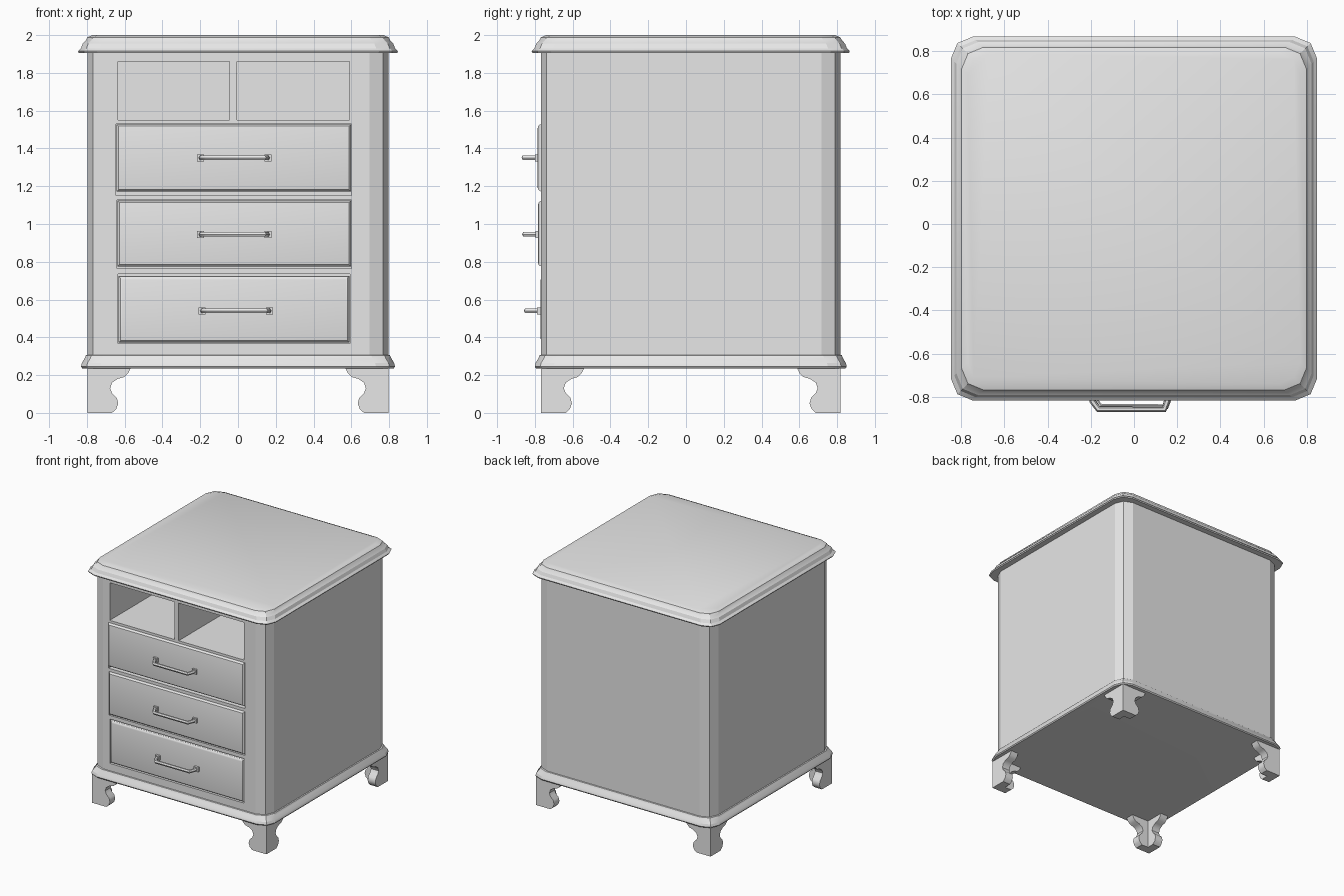
import bpy, bmesh, math

if "Cube" in bpy.data.objects:
    bpy.data.objects.remove(bpy.data.objects["Cube"])

YC = 0.025  # centre of the cabinet in depth (handles stick out in front)

grey = bpy.data.materials.new("plain grey")
grey.diffuse_color = (0.8, 0.8, 0.8, 1)
grey.use_nodes = True
grey.node_tree.nodes["Principled BSDF"].inputs["Base Color"].default_value = grey.diffuse_color


def make(name, bm):
    bmesh.ops.recalc_face_normals(bm, faces=bm.faces[:])
    me = bpy.data.meshes.new(name)
    bm.to_mesh(me)
    bm.free()
    ob = bpy.data.objects.new(name, me)
    bpy.context.collection.objects.link(ob)
    me.materials.append(grey)
    return ob


def activate(ob):
    bpy.ops.object.select_all(action='DESELECT')
    ob.select_set(True)
    bpy.context.view_layer.objects.active = ob


def smooth(ob, angle=30):
    activate(ob)
    bpy.ops.object.shade_smooth_by_angle(angle=math.radians(angle))


def outline(h, r, seg=2):
    """Square plan of half width h with faceted round corners."""
    pts = []
    for k, (sx, sy) in enumerate([(1, 1), (-1, 1), (-1, -1), (1, -1)]):
        for i in range(seg + 1):
            a = math.pi / 2 * (k + i / seg)
            pts.append((sx * (h - r) + r * math.cos(a),
                        YC + sy * (h - 0.005 - r) + r * math.sin(a)))
    return pts


def stack(name, profile, r):
    """Loft the plan through (half width, height) pairs."""
    bm = bmesh.new()
    rings = [[bm.verts.new((x, y, z)) for x, y in outline(h, r)] for h, z in profile]
    for a, b in zip(rings, rings[1:]):
        n = len(a)
        for i in range(n):
            bm.faces.new((a[i], a[(i + 1) % n], b[(i + 1) % n], b[i]))
    bm.faces.new(rings[0])
    bm.faces.new(rings[-1])
    return make(name, bm)


def add_box(bm, x0, x1, y0, y1, z0, z1):
    vs = bmesh.ops.create_cube(bm, size=1)["verts"]
    for v in vs:
        v.co = (x1 if v.co.x > 0 else x0, y1 if v.co.y > 0 else y0, z1 if v.co.z > 0 else z0)
    return vs


# cabinet body, with open cubbies and drawer recesses cut out
body = stack("cabinet_body", [(0.797, 0.27), (0.797, 1.93)], 0.10)
bm = bmesh.new()
add_box(bm, -0.635, -0.045, -1, 0.65, 1.55, 1.86)
add_box(bm, -0.005, 0.59, -1, 0.65, 1.55, 1.86)
for x0, x1, z0, z1 in [(-0.645, 0.60, 1.152, 1.53), (-0.64, 0.60, 0.765, 1.127),
                       (-0.635, 0.592, 0.368, 0.735)]:
    add_box(bm, x0, x1, -1, -0.70, z0, z1)
cutter = make("opening_cutter", bm)
cutter.hide_render = True
mod = body.modifiers.new("openings", 'BOOLEAN')
mod.object = cutter
mod.solver = 'EXACT'
activate(body)
bpy.ops.object.modifier_apply(modifier=mod.name)
bpy.data.objects.remove(cutter)
smooth(body, 20)

# moulded top and base
smooth(stack("top_board", [(0.80, 1.905), (0.843, 1.906), (0.847, 1.915), (0.832, 1.93),
                           (0.822, 1.955), (0.806, 1.972), (0.798, 1.988), (0.77, 2.0)], 0.10), 20)
smooth(stack("base_moulding", [(0.80, 0.235), (0.825, 0.236), (0.831, 0.245), (0.826, 0.265),
                               (0.812, 0.288), (0.805, 0.305), (0.79, 0.31)], 0.10), 20)

# drawer fronts: x range, front y, z range
drawers = [("upper", -0.643, 0.598, -0.785, 1.172, 1.528),
           ("middle", -0.638, 0.598, -0.783, 0.775, 1.124),
           ("lower", -0.633, 0.59, -0.769, 0.372, 0.725)]
for label, x0, x1, y, z0, z1 in drawers:
    bm = bmesh.new()
    add_box(bm, x0, x1, y, -0.68, z0, z1)
    edges = [e for e in bm.edges if all(v.co.y < -0.75 for v in e.verts)]
    bmesh.ops.bevel(bm, geom=edges, offset=0.02, segments=3, profile=0.5, affect='EDGES')
    smooth(make(label + "_drawer_front", bm))

# bar handles with square foot plates
path = [(-0.198, -0.76), (-0.193, -0.82), (-0.165, -0.858), (0.14, -0.858),
        (0.153, -0.82), (0.158, -0.76)]
for label, z, dx, dy in [("upper", 1.35, 0, 0), ("middle", 0.945, 0, 0.003), ("lower", 0.54, 0.008, 0.012)]:
    cu = bpy.data.curves.new(label + "_handle", 'CURVE')
    cu.dimensions = '3D'
    cu.bevel_depth = 0.014
    cu.bevel_resolution = 1
    cu.use_fill_caps = True
    sp = cu.splines.new('POLY')
    sp.points.add(len(path) - 1)
    for p, (x, y) in zip(sp.points, path):
        p.co = (x + dx, y + dy, z, 1)
    cu.materials.append(grey)
    ob = bpy.data.objects.new(label + "_handle", cu)
    bpy.context.collection.objects.link(ob)
    activate(ob)
    bpy.ops.object.convert(target='MESH')
    smooth(ob, 50)
    bm = bmesh.new()
    for x in (-0.198, 0.158):
        add_box(bm, x + dx - 0.019, x + dx + 0.019, -0.80 + dy, -0.75, z - 0.019, z + 0.019)
    make(label + "_handle_plates", bm)

# bracket feet: two scrolled panels meeting at each corner
scroll = [(0.0, 0.0), (0.13, 0.0), (0.152, 0.02), (0.163, 0.05), (0.155, 0.08), (0.13, 0.105),
          (0.12, 0.13), (0.13, 0.16), (0.16, 0.18), (0.195, 0.19), (0.215, 0.21),
          (0.23, 0.24), (0.0, 0.24)]
for sx, xn in ((-1, "left"), (1, "right")):
    for sy, yn in ((-1, "front"), (1, "back")):
        bm = bmesh.new()
        for swap in (False, True):
            sides = []
            for t in (0.0, 0.07):
                ring = []
                for u, z in scroll:
                    a, b = (t, u) if swap else (u, t)
                    ring.append(bm.verts.new((sx * (0.797 - a), YC + sy * (0.792 - b), z)))
                sides.append(ring)
            n = len(scroll)
            for i in range(n):
                j = (i + 1) % n
                bm.faces.new((sides[0][i], sides[0][j], sides[1][j], sides[1][i]))
            bm.faces.new(sides[0])
            bm.faces.new(sides[1])
        smooth(make(yn + "_" + xn + "_foot", bm), 40)
